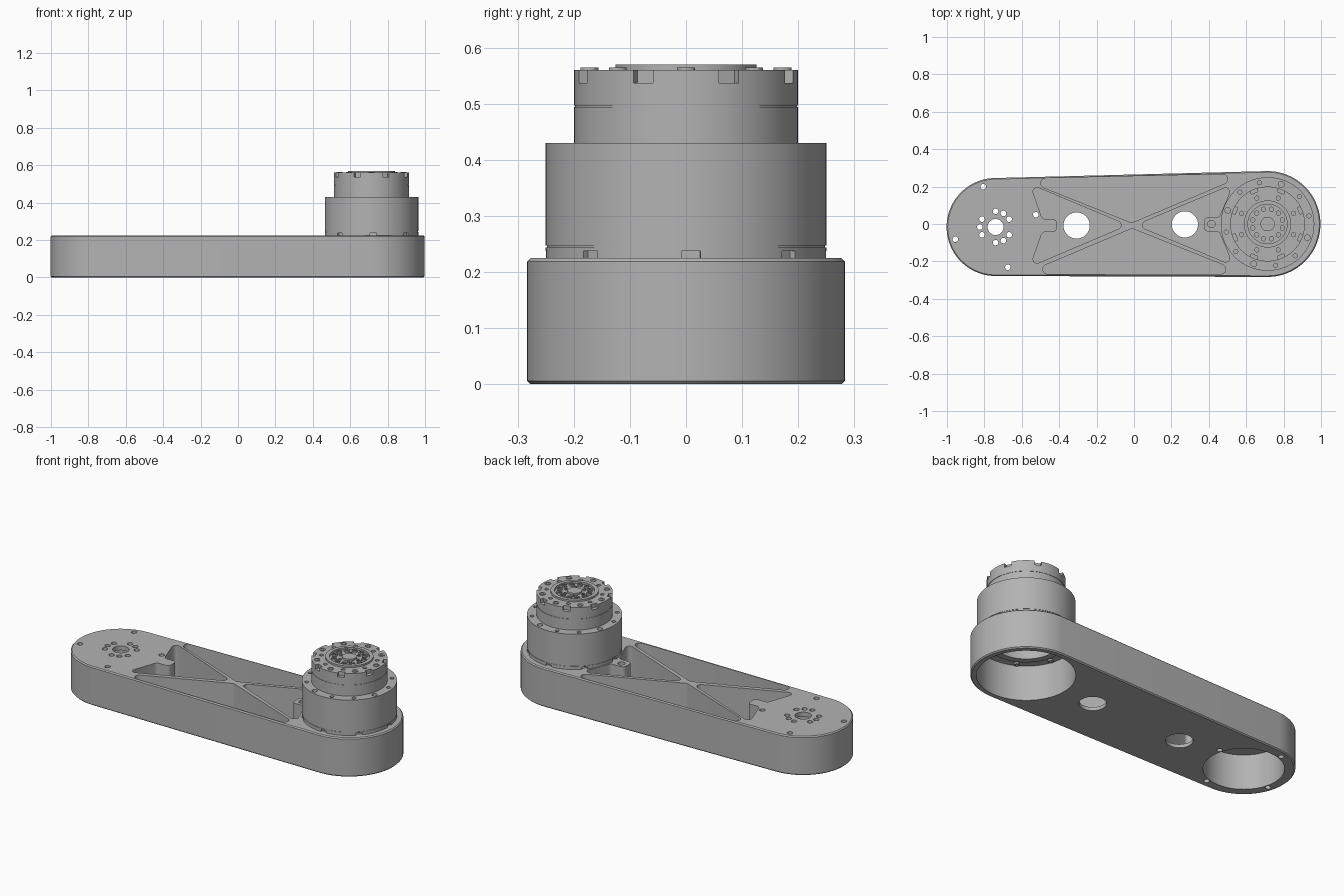
import bpy, bmesh, math
from mathutils import Vector, Matrix

cube = bpy.data.objects.get("Cube")
if cube:
    bpy.data.objects.remove(cube)

grey = bpy.data.materials.new("machined grey")
grey.use_nodes = True
grey.diffuse_color = (0.45, 0.45, 0.45, 1)
grey.node_tree.nodes["Principled BSDF"].inputs["Base Color"].default_value = grey.diffuse_color

HEIGHT = 0.225
BEARING = Vector((-0.74, -0.016, 0))
MOTOR = Vector((0.714, 0, 0))


def make(name, bm):
    bmesh.ops.recalc_face_normals(bm, faces=bm.faces)
    mesh = bpy.data.meshes.new(name)
    bm.to_mesh(mesh)
    bm.free()
    mesh.materials.append(grey)
    ob = bpy.data.objects.new(name, mesh)
    bpy.context.collection.objects.link(ob)
    return ob


def polar(center, radius, degrees):
    a = math.radians(degrees)
    return center + Vector((math.cos(a), math.sin(a), 0)) * radius


def prism(bm, points, z0, z1):
    face = bm.faces.new([bm.verts.new((p[0], p[1], z0)) for p in points])
    ext = bmesh.ops.extrude_face_region(bm, geom=[face])
    top = [v for v in ext["geom"] if isinstance(v, bmesh.types.BMVert)]
    bmesh.ops.translate(bm, verts=top, vec=(0, 0, z1 - z0))


def drill(bm, center, radius, z0, z1, sides=20):
    prism(bm, [polar(center, radius, 360 * i / sides) for i in range(sides)], z0, z1)


def rounded(corners, radius, steps=6):
    """Fillet each corner of a polygon with a short arc."""
    pts = [Vector(c) for c in corners]
    out = []
    for i, p in enumerate(pts):
        a = (pts[i - 1] - p).normalized()
        b = (pts[(i + 1) % len(pts)] - p).normalized()
        half = a.angle(b) / 2
        mid = p + (a + b).normalized() * radius / math.sin(half)
        start = p + a * radius / math.tan(half) - mid
        end = p + b * radius / math.tan(half) - mid
        turn = math.atan2(start.x * end.y - start.y * end.x, start.dot(end))
        out += [mid + Matrix.Rotation(turn * k / steps, 2) @ start for k in range(steps + 1)]
    return out


def lathe(bm, profile, center, sides):
    verts = [bm.verts.new((center.x + r, center.y, z)) for r, z in profile]
    edges = [bm.edges.new(pair) for pair in zip(verts, verts[1:])]
    bmesh.ops.spin(bm, geom=verts + edges, cent=center, axis=(0, 0, 1),
                   angle=math.tau, steps=sides, use_duplicate=False)
    bmesh.ops.remove_doubles(bm, verts=bm.verts, dist=1e-5)


def cut(ob, bm):
    cutter = make("cutter", bm)
    cutter.hide_render = True
    mod = ob.modifiers.new("cut", "BOOLEAN")
    mod.operation, mod.solver, mod.object = "DIFFERENCE", "EXACT", cutter
    bpy.context.view_layer.objects.active = ob
    bpy.ops.object.modifier_apply(modifier=mod.name)
    bpy.data.objects.remove(cutter)


def smooth(ob):
    bpy.ops.object.select_all(action="DESELECT")
    ob.select_set(True)
    bpy.context.view_layer.objects.active = ob
    bpy.ops.object.shade_smooth_by_angle(angle=math.radians(30))


# Arm body: chamfered hull around two round ends
bm = bmesh.new()
for center, radius in ((BEARING, 0.262), (MOTOR, 0.283)):
    for inset, z in ((0.006, 0), (0, 0.006), (0, HEIGHT - 0.006), (0.006, HEIGHT)):
        for i in range(96):
            bm.verts.new(polar(center, radius - inset, 360 * i / 96) + Vector((0, 0, z)))
hull = bmesh.ops.convex_hull(bm, input=bm.verts)
bmesh.ops.delete(bm, geom=list({g for g in hull["geom_interior"] + hull["geom_unused"]
                                if isinstance(g, bmesh.types.BMVert)}), context="VERTS")
bmesh.ops.dissolve_limit(bm, angle_limit=0.01, verts=bm.verts, edges=bm.edges)
arm = make("arm_body", bm)

# Pockets between the crossed ribs, and the two bores underneath
bm = bmesh.new()
top_pocket = [(-0.6, 0.242), (0.61, 0.269), (-0.013, 0.006)]
bottom_pocket = [(-0.59, -0.268), (0.6, -0.268), (-0.01, -0.024)]
left_pocket = [(-0.035, -0.006), (-0.555, 0.212), (-0.49, 0.027), (-0.412, 0.027),
               (-0.412, -0.043), (-0.49, -0.043), (-0.555, -0.227)]
right_pocket = [(0.01, -0.006), (0.53, 0.212), (0.455, 0.035), (0.374, 0.035),
                (0.374, -0.04), (0.455, -0.04), (0.53, -0.222)]
for outline in (top_pocket, bottom_pocket, left_pocket, right_pocket):
    prism(bm, rounded(outline, 0.026 if len(outline) == 3 else 0.022), 0.02, 0.3)
drill(bm, BEARING, 0.207, -0.1, 0.2, 80)
drill(bm, MOTOR, 0.252, -0.1, 0.2, 80)
cut(arm, bm)

# Openings, bearing hole and bolt holes
bm = bmesh.new()
drill(bm, Vector((-0.307, -0.008, 0)), 0.07, -0.1, 0.15, 48)
drill(bm, Vector((0.272, -0.002, 0)), 0.07, -0.1, 0.15, 48)
drill(bm, BEARING, 0.043, 0.1, 0.3, 40)
drill(bm, MOTOR, 0.2, 0.1, 0.3, 64)
drill(bm, Vector((0.414, 0, 0)), 0.02, 0.15, 0.3)
for angle in range(0, 360, 30):
    if angle not in (0, 120, 240):
        drill(bm, polar(BEARING, 0.084, angle), 0.015, 0.1, 0.3)
for angle in range(17, 360, 90):
    drill(bm, polar(BEARING, 0.225, angle), 0.015, -0.1, 0.3)
cut(arm, bm)
smooth(arm)

# Motor housing: stepped turned body with seams and a hollow underside
bm = bmesh.new()
lathe(bm, [(0, 0.3), (0.15, 0.3), (0.15, 0.25), (0.17, 0.25), (0.17, 0.195),
           (0.205, 0.195), (0.205, 0.224), (0.25, 0.224), (0.25, 0.244), (0.248, 0.244),
           (0.248, 0.247), (0.25, 0.247), (0.25, 0.43), (0.2, 0.43), (0.2, 0.494),
           (0.198, 0.494), (0.198, 0.497), (0.2, 0.497), (0.2, 0.56), (0.126, 0.56),
           (0.126, 0.57), (0.105, 0.57), (0.105, 0.558), (0.038, 0.558), (0.038, 0.568),
           (0, 0.568)], MOTOR, 96)
motor = make("motor_housing", bm)

# Rim notches and shoulder holes
bm = bmesh.new()
for i in range(8):
    for radius, width, z0, z1, angle in ((0.238, 0.034, 0.2, 0.237, 45 * i + 2),
                                         (0.18, 0.038, 0.537, 0.6, 45 * i + 22.5)):
        turn = Matrix.Rotation(math.radians(angle), 2)
        corners = [(radius, -width / 2), (0.3, -width / 2), (0.3, width / 2), (radius, width / 2)]
        prism(bm, [MOTOR.xy + turn @ Vector(c) for c in corners], z0, z1)
for i in range(12):
    drill(bm, polar(MOTOR, 0.225, 30 * i + 11), 0.015 if i % 3 == 2 else 0.011, 0.4, 0.5, 16)
for i in range(8):
    drill(bm, polar(MOTOR, 0.15, 45 * i + 22.5), 0.011, 0.54, 0.6, 16)
cut(motor, bm)
smooth(motor)

# Socket screws on the output face, hub and mounting plate
bm = bmesh.new()
rings = ((0.172, 8, 0, 0.56, 0.016, 0.004), (0.082, 12, 15, 0.558, 0.014, 0.01),
         (0.055, 6, 0, 0.558, 0.009, 0.006), (0.228, 8, 17, 0.2, 0.014, -0.01))
for radius, count, start, z, size, rise in rings:
    for i in range(count):
        head = [(0, z - rise / 4), (size, z - rise / 4), (size, z + rise), (size * 0.55, z + rise),
                (size * 0.55, z + rise * 0.3), (0, z + rise * 0.3)]
        lathe(bm, head, polar(MOTOR, radius, start + 360 * i / count), 12)
smooth(make("socket_screws", bm))
